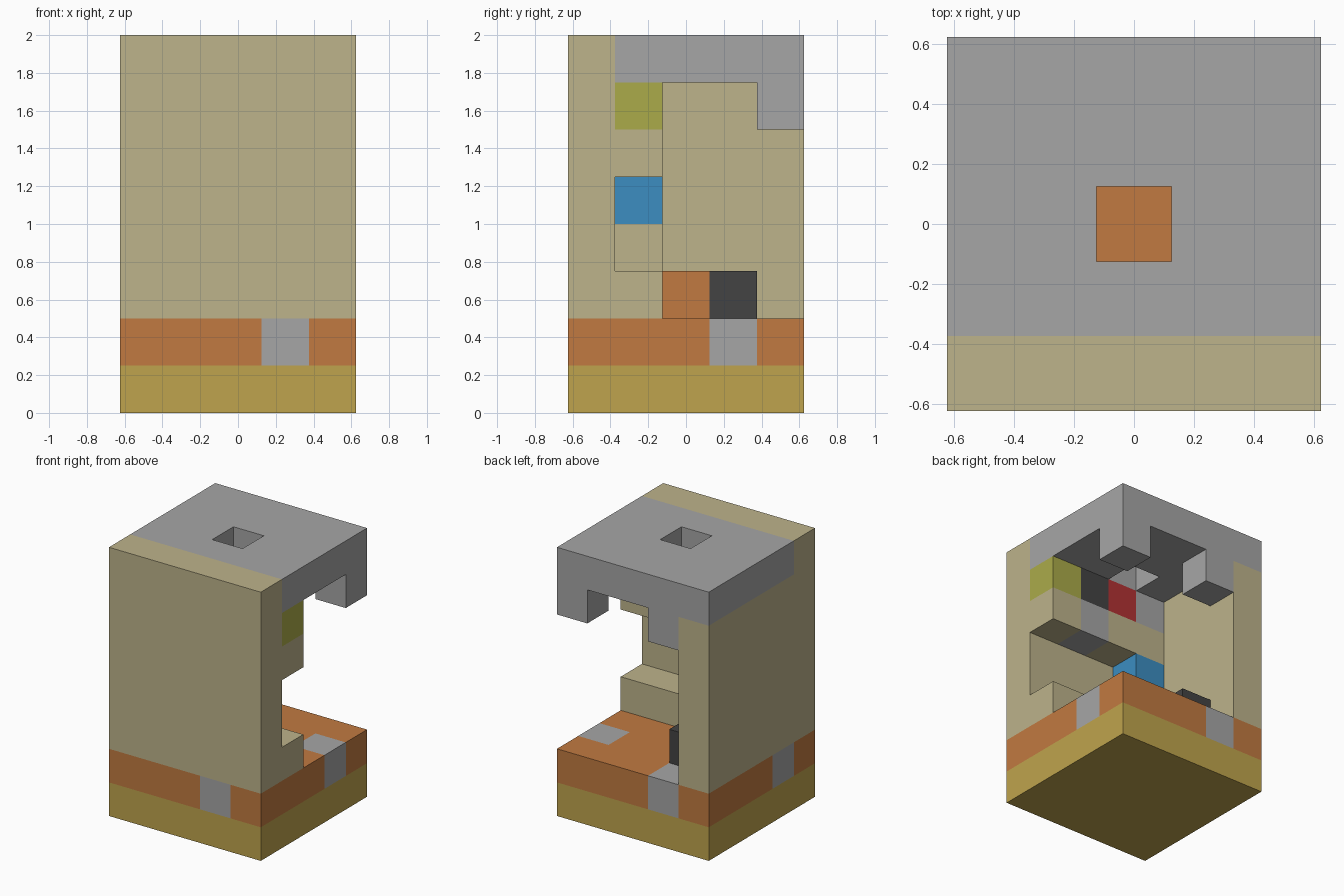
import bpy
import bmesh
from mathutils import Vector

old = bpy.data.objects.get("Cube")
if old:
    bpy.data.objects.remove(old, do_unlink=True)

CELL = 0.25
ORIGIN = Vector((-0.625, -0.625, 0))


def linear(c):
    c /= 255
    return c / 12.92 if c <= 0.04045 else ((c + 0.055) / 1.055) ** 2.4


def material(name, *rgb):
    colour = [linear(c) for c in rgb] + [1]
    mat = bpy.data.materials.new(name)
    mat.use_nodes = True
    mat.diffuse_color = colour
    bsdf = mat.node_tree.nodes["Principled BSDF"]
    bsdf.inputs["Base Color"].default_value = colour
    bsdf.inputs["Roughness"].default_value = 0.9
    return mat


gold = material("gold", 191, 164, 77)
orange = material("orange", 193, 122, 65)
grey = material("grey", 166, 166, 166)
beige = material("beige", 189, 179, 139)
olive = material("olive", 171, 171, 74)
blue = material("blue", 60, 141, 193)
dark = material("dark grey", 68, 68, 68)
red = material("red", 178, 50, 52)

# Each part is a set of blocks: first corner cell and size in cells (x, y, z).
# A later part takes over the cells it shares with an earlier one.
parts = [
    ("base_slab", gold, [((0, 0, 0), (5, 5, 1))]),
    ("floor", orange, [((0, 0, 1), (5, 5, 1))]),
    ("floor_inlays", grey, [((3, 0, 1), (1, 1, 1)), ((0, 1, 1), (1, 1, 1)),
                            ((4, 3, 1), (1, 1, 1)), ((1, 4, 1), (1, 1, 1))]),
    ("front_wall", beige, [((0, 0, 2), (5, 1, 6))]),
    ("side_wall", beige, [((0, 1, 2), (1, 4, 5))]),
    ("counter", beige, [((1, 1, 2), (4, 1, 1)), ((1, 1, 3), (1, 1, 1))]),
    ("overhead_shelf", beige, [((1, 1, 5), (4, 1, 1))]),
    ("roof", grey, [((0, 1, 7), (5, 4, 1))]),
    ("roof_legs", grey, [((4, 4, 6), (1, 1, 1)), ((1, 4, 6), (1, 1, 1))]),
    ("shelf_panels", grey, [((3, 1, 5), (1, 1, 1)), ((1, 1, 6), (1, 1, 1))]),
    ("olive_block", olive, [((4, 1, 6), (1, 1, 1))]),
    ("dark_screen", dark, [((3, 1, 6), (1, 1, 1))]),
    ("red_block", red, [((2, 1, 6), (1, 1, 1))]),
    ("blue_block", blue, [((1, 1, 4), (1, 1, 1))]),
    ("orange_crate", orange, [((1, 2, 2), (1, 1, 1))]),
    ("dark_crate", dark, [((1, 3, 2), (1, 1, 1))]),
]


def cells_of(start, size):
    for x in range(size[0]):
        for y in range(size[1]):
            for z in range(size[2]):
                yield (start[0] + x, start[1] + y, start[2] + z)


owner = {}
for name, mat, blocks in parts:
    for start, size in blocks:
        for cell in cells_of(start, size):
            owner[cell] = name

# Square opening through the roof
del owner[(2, 2, 7)]


def build_part(name, mat):
    """Make the outer skin of one part, without faces buried between blocks."""
    bm = bmesh.new()
    for cell in [c for c, part in owner.items() if part == name]:
        for axis in range(3):
            for side in (-1, 1):
                neighbour = list(cell)
                neighbour[axis] += side
                if tuple(neighbour) in owner:
                    continue
                normal, u = Vector((0, 0, 0)), Vector((0, 0, 0))
                normal[axis] = side / 2
                u[(axis + 1) % 3] = 0.5
                v = normal.cross(u) * 2
                centre = Vector(cell) + Vector((0.5, 0.5, 0.5)) + normal
                corners = (-u - v, u - v, u + v, v - u)
                bm.faces.new([bm.verts.new(ORIGIN + (centre + c) * CELL)
                              for c in corners])
    bmesh.ops.remove_doubles(bm, verts=bm.verts, dist=0.001)
    mesh = bpy.data.meshes.new(name)
    bm.to_mesh(mesh)
    bm.free()
    mesh.materials.append(mat)
    bpy.context.collection.objects.link(bpy.data.objects.new(name, mesh))


for name, mat, blocks in parts:
    build_part(name, mat)
